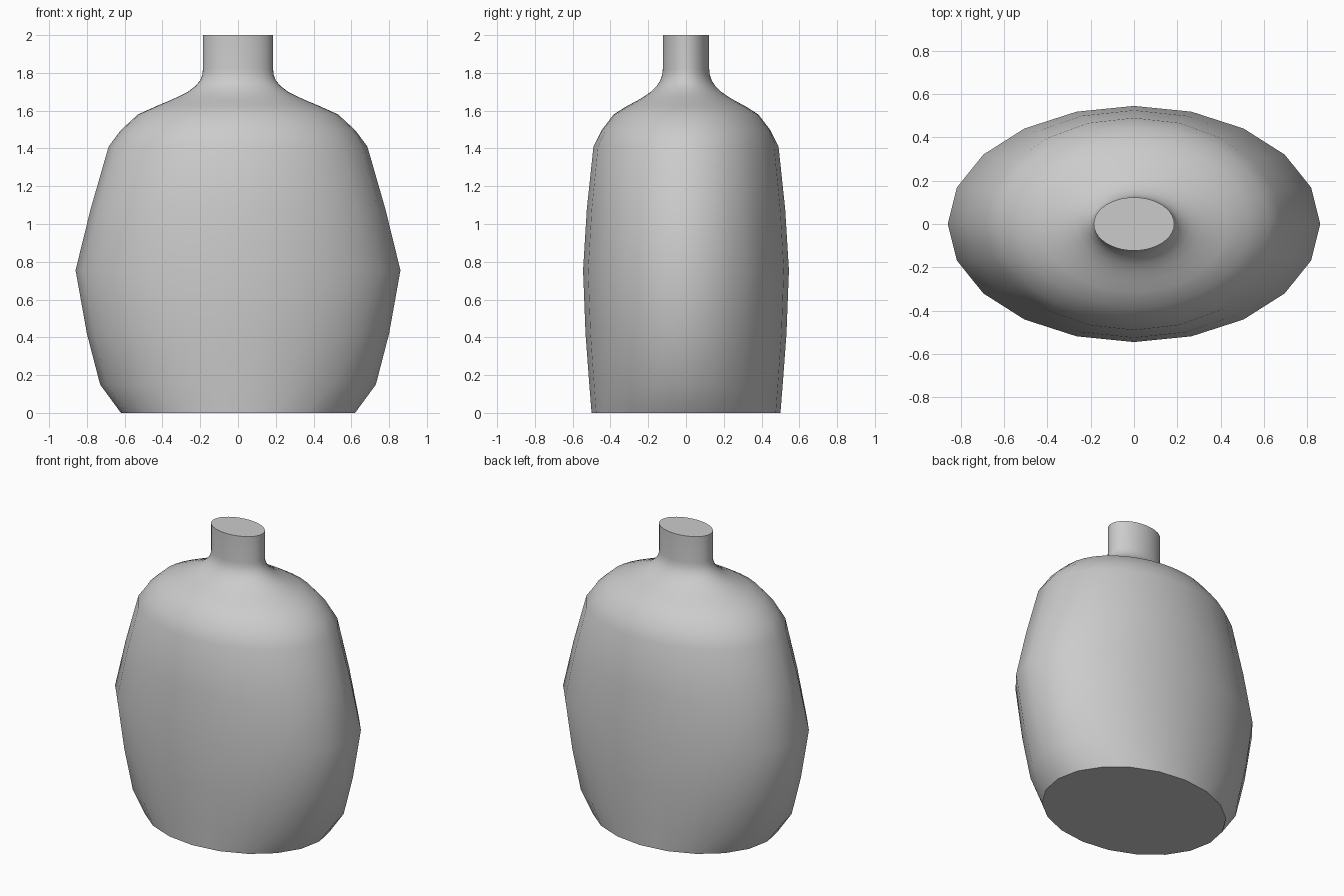
import bpy, bmesh, math

if "Cube" in bpy.data.objects:
    bpy.data.objects.remove(bpy.data.objects["Cube"])

N = 40
# Bottle profile: height, half width (x), half depth (y)
BODY = [(0, .62, .50), (.15, .73, .512), (.42, .80, .532), (.755, .86, .545),
        (1.08, .78, .525), (1.41, .685, .49)]
SHOULDER = [(1.495, .622, .448), (1.58, .53, .383), (1.625, .43, .312), (1.65, .37, .264),
            (1.675, .315, .222), (1.70, .265, .186), (1.73, .226, .156), (1.76, .20, .136),
            (1.79, .189, .126), (1.82, .186, .123), (2.0, .186, .123)]


def ring(bm, z, a, b, coarse):
    """Elliptical ring; a coarse one lies on a 20-sided outline."""
    pts = [(a * math.cos(math.tau * i / N), b * math.sin(math.tau * i / N)) for i in range(N)]
    if coarse:
        for i in range(1, N, 2):
            p, q = pts[i - 1], pts[(i + 1) % N]
            pts[i] = ((p[0] + q[0]) / 2, (p[1] + q[1]) / 2)
    return [bm.verts.new((x, y, z)) for x, y in pts]


# Loft the faceted body into the round shoulder and neck
bm = bmesh.new()
rings = [ring(bm, *p, True) for p in BODY] + [ring(bm, *p, False) for p in SHOULDER]
for lo, hi in zip(rings, rings[1:]):
    for i in range(N):
        j = (i + 1) % N
        bm.faces.new((lo[i], lo[j], hi[j], hi[i]))

# Flat base and closed mouth
bm.faces.new(rings[0][::-1])
bm.faces.new(rings[-1])
mesh = bpy.data.meshes.new("bottle")
bm.to_mesh(mesh)
bm.free()

bottle = bpy.data.objects.new("bottle", mesh)
bpy.context.collection.objects.link(bottle)
bpy.context.view_layer.objects.active = bottle
bottle.select_set(True)
bpy.ops.object.shade_smooth_by_angle(angle=math.radians(35))
